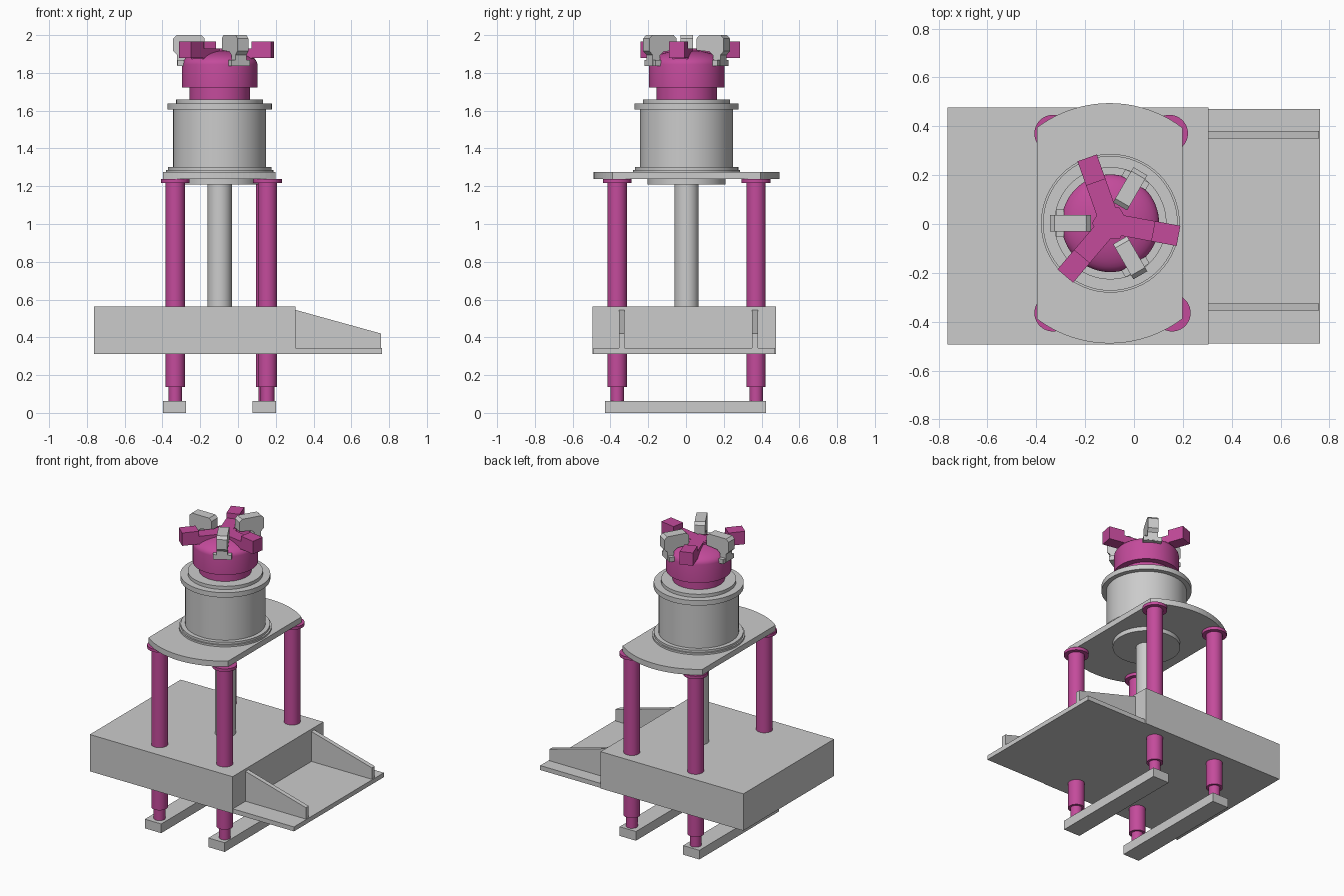
import bpy, bmesh, math
from mathutils import Matrix, Vector

if "Cube" in bpy.data.objects:
    bpy.data.objects.remove(bpy.data.objects["Cube"])

CX, CY = -0.097, 0.003          # axis of the drum and head
pink = bpy.data.materials.new("magenta_paint")
pink.diffuse_color = (0.55, 0.07, 0.33, 1)
pink.use_nodes = True
pink.node_tree.nodes["Principled BSDF"].inputs["Base Color"].default_value = pink.diffuse_color


def finish(name, bm, mat=None, smooth=False):
    bmesh.ops.recalc_face_normals(bm, faces=bm.faces)
    me = bpy.data.meshes.new(name)
    bm.to_mesh(me)
    bm.free()
    ob = bpy.data.objects.new(name, me)
    bpy.context.collection.objects.link(ob)
    if mat:
        me.materials.append(mat)
    if smooth:
        bpy.ops.object.select_all(action='DESELECT')
        ob.select_set(True)
        bpy.context.view_layer.objects.active = ob
        bpy.ops.object.shade_smooth_by_angle(angle=math.radians(30))
    return ob


def prism(name, pts, depth, mat=None):
    """Extrude a closed outline of 3D points along a depth vector."""
    bm = bmesh.new()
    face = bm.faces.new([bm.verts.new(p) for p in pts])
    ext = bmesh.ops.extrude_face_region(bm, geom=[face])
    bmesh.ops.translate(bm, vec=Vector(depth),
                        verts=[g for g in ext["geom"] if isinstance(g, bmesh.types.BMVert)])
    return finish(name, bm, mat)


def box(name, x0, x1, y0, y1, z0, z1, mat=None):
    return prism(name, [(x0, y0, z0), (x1, y0, z0), (x1, y1, z0), (x0, y1, z0)],
                 (0, 0, z1 - z0), mat)


def lathe(name, cx, cy, profile, mat=None, n=64):
    """Revolve an (r, z) profile about a vertical axis, capped at both ends."""
    bm = bmesh.new()
    rings = [[bm.verts.new((cx + r * math.cos(2 * math.pi * i / n),
                            cy + r * math.sin(2 * math.pi * i / n), z)) for i in range(n)]
             for r, z in profile]
    for a, b in zip(rings, rings[1:]):
        for i in range(n):
            j = (i + 1) % n
            bm.faces.new((a[i], a[j], b[j], b[i]))
    bm.faces.new(rings[0])
    bm.faces.new(rings[-1])
    return finish(name, bm, mat, True)


def place_radial(ob, degrees):
    """Turn a part built along +x around the head axis."""
    ob.matrix_world = (Matrix.Translation((CX, CY, 0))
                       @ Matrix.Rotation(math.radians(degrees), 4, 'Z'))


# Base platform and side tray
box("base_platform", -0.763, 0.305, -0.494, 0.477, 0.313, 0.562)
box("tray_floor", 0.305, 0.762, -0.49, 0.47, 0.313, 0.343)
for name, y in (("tray_rib_front", -0.355), ("tray_rib_back", 0.35)):
    prism(name, [(0.305, y, 0.343), (0.757, y, 0.343), (0.757, y, 0.42), (0.305, y, 0.545)],
          (0, 0.03, 0))

# Feet bars
box("foot_left", -0.397, -0.275, -0.428, 0.424, 0, 0.062)
box("foot_right", 0.078, 0.2, -0.428, 0.424, 0, 0.062)

# Four columns with narrow lower pins and top flanges
for name, x, y in (("front_left", -0.332, -0.364), ("front_right", 0.156, -0.364),
                   ("back_left", -0.332, 0.371), ("back_right", 0.145, 0.371)):
    lathe("column_" + name, x, y,
          [(0.036, 0.062), (0.036, 0.138), (0.051, 0.138), (0.051, 1.217),
           (0.076, 1.217), (0.076, 1.237)], pink, 40)

# Central pole and support disc
lathe("central_pole", CX, CY, [(0.064, 0.5), (0.064, 1.208), (0.207, 1.208), (0.207, 1.237)])

# Upper plate: straight sides, rounded ends
half, R = 0.298, 0.492
a0 = math.acos(half / R)
arc = [a0 + (math.pi - 2 * a0) * i / 20 for i in range(21)]
outline = [(-0.1 + R * math.cos(a), CY + R * math.sin(a), 1.237)
           for a in arc + [a + math.pi for a in arc]]
prism("upper_plate", outline, (0, 0, 0.038))

# Drum with flanges
lathe("drum", CX, CY,
      [(0.284, 1.275), (0.284, 1.287), (0.274, 1.287), (0.274, 1.302), (0.246, 1.302),
       (0.246, 1.605), (0.276, 1.605), (0.276, 1.638), (0.23, 1.638), (0.23, 1.66)])

# Rotating head with dome
dome = [(0.2 * math.cos(t), 1.845 + 0.075 * math.sin(t))
        for t in (math.pi / 2 * i / 10 for i in range(10))]
lathe("head_dome", CX, CY,
      [(0.16, 1.655), (0.16, 1.722), (0.2, 1.722)] + dome, pink)

# Three-armed star: hub, thin inner arms, thick end blocks
lathe("star_hub", CX, CY, [(0.075, 1.88), (0.075, 1.928)], pink, 6)
w = 0.042
for k in range(3):
    ang = -10.5 + 120 * k
    place_radial(box(f"star_arm_{k + 1}", 0, 0.18, -w, w, 1.87, 1.93, pink), ang)
    place_radial(box(f"star_end_block_{k + 1}", 0.178, 0.284, -w, w, 1.878, 1.965, pink), ang)

# Three grey claws standing on the head rim
claw = [(0.226, 1.84), (0.226, 1.895), (0.246, 1.915), (0.246, 1.982), (0.228, 2.0),
        (0.098, 2.0), (0.08, 1.982), (0.08, 1.92), (0.16, 1.912), (0.182, 1.893), (0.182, 1.84)]
for k in range(3):
    ang = 60 + 120 * k
    place_radial(prism(f"claw_{k + 1}", [(r, -0.033, z) for r, z in claw], (0, 0.066, 0)), ang)
    place_radial(box(f"claw_tab_{k + 1}", 0.19, 0.223, -0.057, 0.057, 1.837, 1.868), ang)
